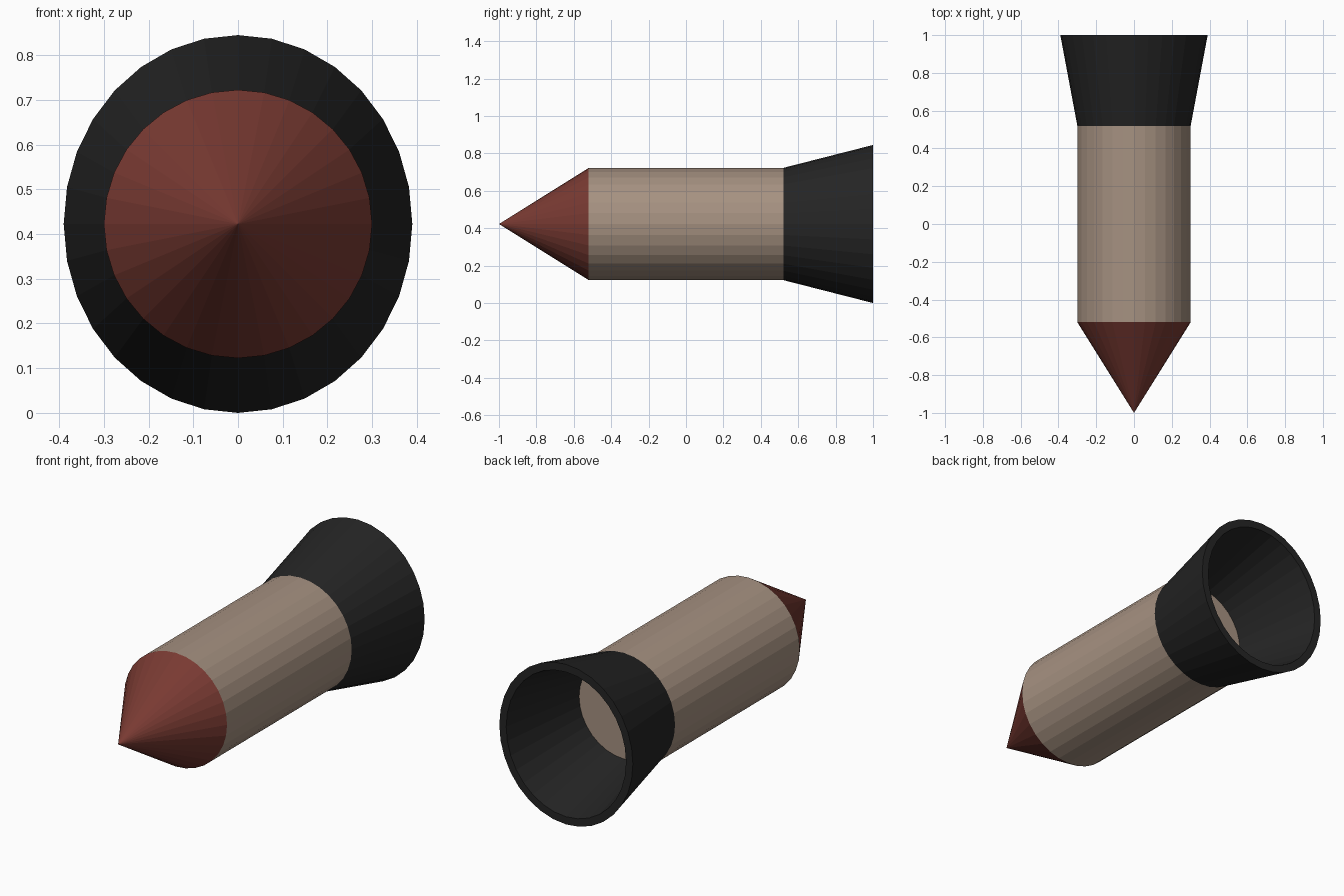
import bpy, bmesh, math

if "Cube" in bpy.data.objects:
    bpy.data.objects.remove(bpy.data.objects["Cube"])

SIDES = 32
CENTRE_Z = 0.4225


def material(name, rgb):
    m = bpy.data.materials.new(name)
    m.diffuse_color = (*rgb, 1.0)
    m.use_nodes = True
    m.node_tree.nodes["Principled BSDF"].inputs["Base Color"].default_value = m.diffuse_color
    return m


def lathe(name, stations, mat):
    """Skin rings given as (y, x radius, z radius); zero radius is a point."""
    bm = bmesh.new()
    rings = []
    for y, rx, rz in stations:
        if rx == 0:
            rings.append([bm.verts.new((0, y, CENTRE_Z))])
            continue
        angles = [2 * math.pi * i / SIDES for i in range(SIDES)]
        rings.append([bm.verts.new((rx * math.cos(a), y, CENTRE_Z + rz * math.sin(a)))
                      for a in angles])
    for a, b in zip(rings, rings[1:]):
        for i in range(SIDES):
            j = (i + 1) % SIDES
            if len(a) == 1:
                bm.faces.new((a[0], b[i], b[j]))
            elif len(b) == 1:
                bm.faces.new((a[i], a[j], b[0]))
            else:
                bm.faces.new((a[i], a[j], b[j], b[i]))
    # Close open ends
    for ring in (rings[0], rings[-1]):
        if len(ring) > 1:
            bm.faces.new(ring)
    bmesh.ops.recalc_face_normals(bm, faces=bm.faces)
    mesh = bpy.data.meshes.new(name)
    bm.to_mesh(mesh)
    bm.free()
    mesh.materials.append(mat)
    obj = bpy.data.objects.new(name, mesh)
    bpy.context.collection.objects.link(obj)
    return obj


tan = material("tan", (0.38, 0.285, 0.22))
red = material("brick red", (0.19, 0.042, 0.032))
black = material("charcoal", (0.018, 0.018, 0.018))

# Pointed nose
lathe("nose_cone", [(-1.0, 0, 0), (-0.52, 0.30, 0.30)], red)

# Straight barrel, its rear cap shows inside the flared tail
lathe("body", [(-0.52, 0.30, 0.30), (0.52, 0.30, 0.30)], tan)

# Flared hollow tail, slightly oval at the mouth
tail = lathe("tail_flare", [(0.52, 0.26, 0.26), (0.52, 0.30, 0.30),
                            (1.0, 0.39, 0.4225), (1.0, 0.35, 0.382),
                            (0.52, 0.26, 0.26)], black)
# Weld the closing ring and drop end caps so the bore stays open
bm = bmesh.new()
bm.from_mesh(tail.data)
bmesh.ops.delete(bm, geom=[f for f in bm.faces if len(f.verts) > 4], context='FACES_ONLY')
bmesh.ops.remove_doubles(bm, verts=bm.verts, dist=0.0001)
bmesh.ops.recalc_face_normals(bm, faces=bm.faces)
bm.to_mesh(tail.data)
bm.free()
